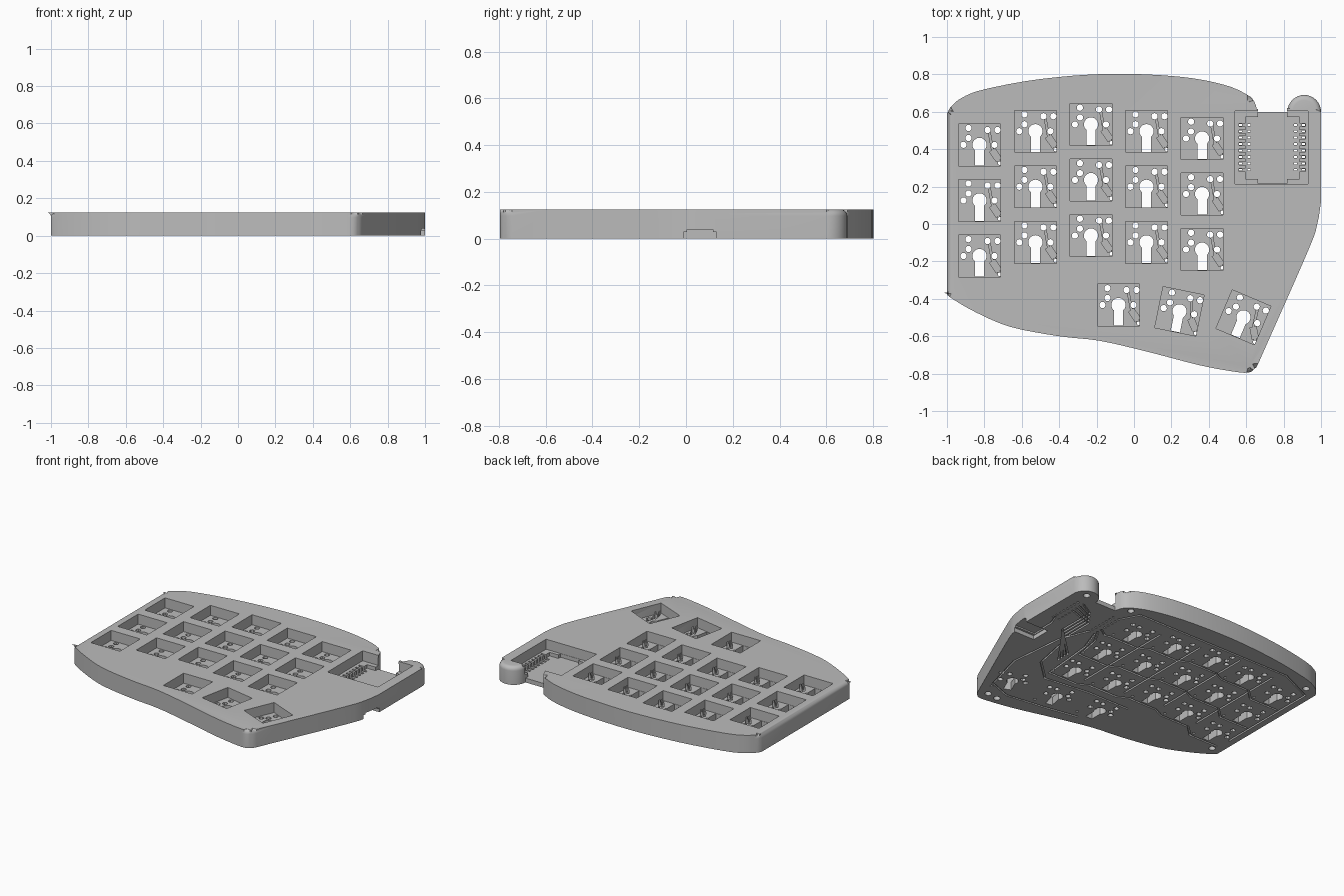
import bpy, bmesh, math
from mathutils import Matrix, Vector

if "Cube" in bpy.data.objects:
    bpy.data.objects.remove(bpy.data.objects["Cube"], do_unlink=True)

HEIGHT, FLOOR, PITCH, WELL, WIRE = 0.125, 0.055, 0.297, 0.224, 0.012

grey = bpy.data.materials.new("case grey")
grey.use_nodes = True
grey.diffuse_color = (0.5, 0.5, 0.5, 1)
grey.node_tree.nodes["Principled BSDF"].inputs["Base Color"].default_value = (0.5, 0.5, 0.5, 1)


def smooth_run(pts, steps=4):
    """Catmull-Rom curve through the points."""
    p = [Vector(q) for q in pts]
    p = [2 * p[0] - p[1]] + p + [2 * p[-1] - p[-2]]
    out = []
    for a, b, c, d in zip(p, p[1:], p[2:], p[3:]):
        for i in range(steps):
            t = i / steps
            out.append(0.5 * (2 * b + (c - a) * t + (2 * a - 5 * b + 4 * c - d) * t * t
                              + (3 * b - a - 3 * c + d) * t ** 3))
    return out + [p[-2]]


def prism(bm, pts, z0, z1, place=Matrix()):
    """Closed outline raised from z0 to z1."""
    low = [bm.verts.new(place @ Vector((p.x, p.y, z0))) for p in pts]
    high = [bm.verts.new(place @ Vector((p.x, p.y, z1))) for p in pts]
    bm.faces.new(low[::-1])
    bm.faces.new(high)
    for i in range(len(pts)):
        bm.faces.new((low[i - 1], low[i], high[i], high[i - 1]))
    return high


def box(bm, x0, x1, y0, y1, z0, z1, place=Matrix()):
    prism(bm, [Vector(c) for c in ((x0, y0), (x1, y0), (x1, y1), (x0, y1))], z0, z1, place)


def drill(bm, x, y, r, z0, z1, place=Matrix(), sides=16):
    angles = [2 * math.pi * i / sides for i in range(sides)]
    prism(bm, [Vector((x + r * math.cos(a), y + r * math.sin(a))) for a in angles], z0, z1, place)


def groove(bm, path, width, z0, z1, place=Matrix()):
    """Mitred ribbon of constant width along a path."""
    p = [Vector(q) for q in path]
    normals = [Vector((a.y - b.y, b.x - a.x)).normalized() for a, b in zip(p, p[1:])]
    left, right = [], []
    for q, n, m in zip(p, normals[:1] + normals, normals + normals[-1:]):
        side = (n + m) * (width / 2 / (1 + n.dot(m)))
        left.append(q + side)
        right.append(q - side)
    prism(bm, right + left[::-1], z0, z1, place)


def new_object(name, bm):
    bmesh.ops.recalc_face_normals(bm, faces=bm.faces)
    mesh = bpy.data.meshes.new(name)
    bm.to_mesh(mesh)
    bm.free()
    mesh.materials.append(grey)
    obj = bpy.data.objects.new(name, mesh)
    bpy.context.collection.objects.link(obj)
    return obj


def cut(target, bm):
    """Subtract a set of separate solids."""
    cutter = new_object("cutter", bm)
    cutter.hide_render = True
    mod = target.modifiers.new("cut", 'BOOLEAN')
    mod.operation, mod.solver, mod.object = 'DIFFERENCE', 'MANIFOLD', cutter
    bpy.context.view_layer.objects.active = target
    bpy.ops.object.modifier_apply(modifier=mod.name)
    bpy.data.objects.remove(cutter, do_unlink=True)


# Case outline: front edge, right side, rounded horn, back edge
outline = smooth_run([(-1, -0.365), (-0.985, -0.39), (-0.85, -0.47), (-0.66, -0.55), (-0.4, -0.6),
                      (-0.18, -0.625), (0.08, -0.685), (0.35, -0.755), (0.54, -0.79),
                      (0.617, -0.793), (0.655, -0.765)])
outline += smooth_run([(0.665, -0.745), (0.93, -0.145), (0.98, 0), (1, 0.12)])
outline += [Vector((0.91 + 0.09 * math.cos(a), 0.6 + 0.09 * math.sin(a)))
            for a in (math.pi * i / 16 for i in range(17))]
outline += smooth_run([(0.66, 0.6), (0.645, 0.65), (0.607, 0.69), (0.48, 0.745), (0.24, 0.788),
                       (-0.13, 0.803), (-0.5, 0.775), (-0.8, 0.72), (-0.92, 0.675),
                       (-0.98, 0.625), (-1, 0.59)])

# Solid case with a rounded upper rim
bm = bmesh.new()
upper = set(prism(bm, outline, 0, HEIGHT))
rim = [e for e in bm.edges if upper.issuperset(e.verts)]
bmesh.ops.bevel(bm, geom=rim, offset=0.028, segments=5, profile=0.5, affect='EDGES', clamp_overlap=False)
case = new_object("keyboard_case", bm)

# Key positions: five staggered columns of three, and a thumb fan
columns = [(-0.826, -0.171), (-0.527, -0.098), (-0.23, -0.062), (0.067, -0.098), (0.364, -0.137)]
keys = [(x, y + PITCH * r, 0) for x, y in columns for r in range(3)]
keys += [(-0.083, -0.433, 0), (0.243, -0.467, -11.5), (0.585, -0.499, -23)]
places = [Matrix.Translation((x, y, 0)) @ Matrix.Rotation(math.radians(a), 4, 'Z') for x, y, a in keys]

# Key wells and controller pocket
bm = bmesh.new()
h = WELL / 2
for m in places:
    box(bm, -h, h, -h, h, FLOOR, 0.2, m)
box(bm, 0.54, 0.93, 0.215, 0.603, FLOOR, 0.2)
cut(case, bm)

# Lower pocket floor with its open back, and the stepped side opening
bm = bmesh.new()
box(bm, 0.596, 0.885, 0.24, 0.572, 0.03, 0.17)
box(bm, 0.82, 1.1, -0.01, 0.13, -0.05, 0.028)
cut(case, bm)
bm = bmesh.new()
box(bm, 0.662, 0.818, 0.217, 0.68, 0.03, 0.19)
box(bm, 0.825, 1.1, 0.005, 0.115, -0.06, 0.038)
cut(case, bm)

# Round socket holes in each well, and the controller leg slots
pins = [(-0.059, 0.09), (0.043, 0.08), (0.096, 0.08), (-0.059, 0.037), (-0.086, 0), (0.08, 0)]
legs = [(x, 0.29 + 0.0343 * i) for i in range(8) for x in (0.592, 0.885)]
bm = bmesh.new()
for m in places:
    drill(bm, 0, 0, 0.038, -0.1, 0.09, m, 24)
    drill(bm, 0.108, -0.098, 0.01, -0.1, 0.07, m, 10)
    for x, y in pins:
        drill(bm, x, y, 0.017, -0.1, 0.09, m, 12)
for x, y in legs:
    box(bm, x - 0.031, x + 0.031, y - 0.008, y + 0.008, 0.022, 0.09)
cut(case, bm)

# Stem slots, diode recesses and leg holes
bm = bmesh.new()
for m in places:
    box(bm, -0.025, 0.025, -0.11, 0, -0.09, 0.08, m)
    groove(bm, [(0.068, -0.028), (0.104, -0.081)], 0.034, 0.028, 0.075, m)
for x, y in legs:
    for dx in (-0.022, 0.022):
        box(bm, x + dx - 0.008, x + dx + 0.008, y - 0.005, y + 0.005, -0.1, 0.08)
cut(case, bm)

# Diode wire grooves
bm = bmesh.new()
for m in places:
    groove(bm, [(0.05, 0.08), (0.07, -0.03), (0.106, -0.09)], 0.01, 0.035, 0.085, m)
cut(case, bm)

# Wire channels on the underside: rows, columns, outer loop, thumb fan and switch
wires = []
for r in range(3):
    path = []
    for x, y in columns:
        cy = y + PITCH * r - 0.13
        path += [(x - 0.11, cy), (x + 0.11, cy)]
    wires.append(path + [(0.51, 0.12 + 0.1 * r), (0.57, 0.291 + 0.0343 * r)])
for i, (x, y) in enumerate(columns[1:]):
    lane, turn = 0.53 - 0.0343 * i, 0.76 - 0.025 * i
    wires.append([(x - 0.12, y - 0.06), (x - 0.12, y + 0.69)])
    wires.append([(0.86, lane), (turn, lane - 0.06), (turn, 0.2 - 0.03 * i), (0.53, -0.02 - 0.03 * i)])
wires += [
    [(0.57, 0.53), (0.5, 0.66), (-0.7, 0.665), (-0.95, 0.55), (-0.95, -0.2)],
    [(-0.02, -0.58), (0.2, -0.62), (0.5, -0.66), (0.66, -0.6), (0.74, -0.3), (0.7, 0.1), (0.62, 0.3)],
    [(-0.2, -0.3), (0.12, -0.3), (0.45, -0.34), (0.6, -0.2), (0.65, 0.05)],
    [(0.9, 0.3), (0.87, 0.22), (0.87, 0.06)]]
for path in wires:
    bm = bmesh.new()
    groove(bm, path, WIRE, -0.05, 0.012)
    cut(case, bm)

# Foot recesses near the corners
bm = bmesh.new()
for x, y in [(0.92, 0.63), (0.6, -0.72), (0.52, -0.73), (-0.93, -0.34), (-0.9, 0.62), (0.58, 0.66)]:
    drill(bm, x, y, 0.022, -0.05, 0.03)
cut(case, bm)

# Smooth rounded rim with crisp cut edges
bpy.ops.object.select_all(action='DESELECT')
case.select_set(True)
bpy.context.view_layer.objects.active = case
bpy.ops.object.shade_smooth_by_angle(angle=math.radians(30))
